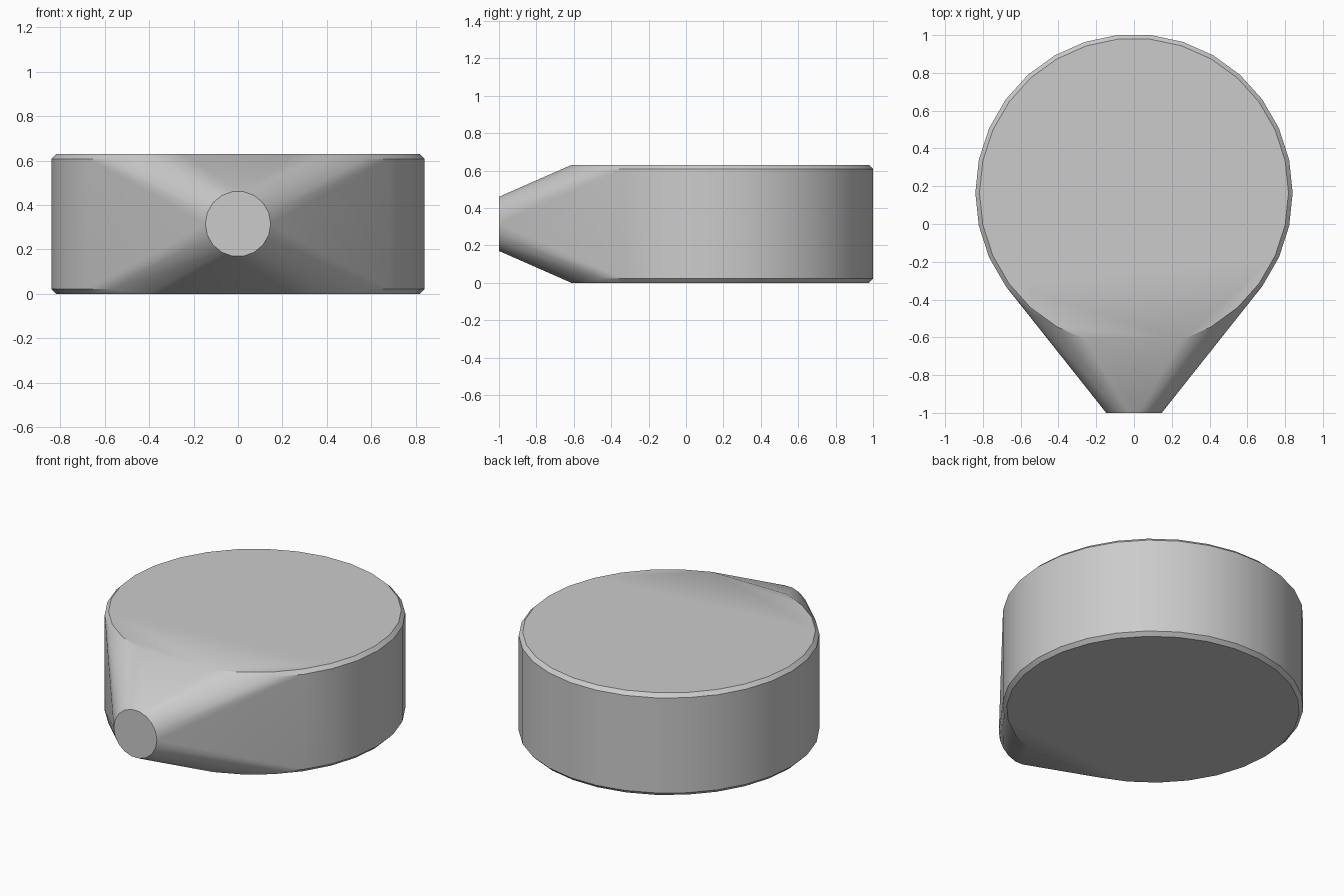
import bpy, bmesh, math

old = bpy.data.objects.get("Cube")
if old:
    bpy.data.objects.remove(old, do_unlink=True)

RADIUS, HEIGHT, BEVEL = 0.84, 0.63, 0.022
CENTRE_Y = 0.165
NOZZLE_R = 0.147


def material(name, rgb):
    mat = bpy.data.materials.new(name)
    mat.use_nodes = True
    mat.diffuse_color = (*rgb, 1)
    mat.node_tree.nodes["Principled BSDF"].inputs["Base Color"].default_value = (*rgb, 1)
    return mat


def circle(radius, sides):
    for i in range(sides):
        a = math.tau * i / sides
        yield radius * math.cos(a), radius * math.sin(a)


bm = bmesh.new()

# Round body: bevelled rings, left open where the spout blends in
for inset, z in ((BEVEL, 0), (0, BEVEL), (0, HEIGHT - BEVEL), (BEVEL, HEIGHT)):
    r = RADIUS - inset
    for x, y in circle(r, 30):
        if y > -0.96 * r:
            bm.verts.new((x, y + CENTRE_Y, z))

# Small round spout end at the front
for x, z in circle(NOZZLE_R, 18):
    bm.verts.new((x, -1, z + HEIGHT / 2))

# Skin both shapes into one tapered solid
result = bmesh.ops.convex_hull(bm, input=bm.verts[:])
loose = [v for v in bm.verts if not v.link_faces]
bmesh.ops.delete(bm, geom=loose, context='VERTS')
bmesh.ops.dissolve_limit(bm, angle_limit=math.radians(0.5),
                         verts=bm.verts[:], edges=bm.edges[:])
bmesh.ops.recalc_face_normals(bm, faces=bm.faces[:])

mesh = bpy.data.meshes.new("tapered_body")
bm.to_mesh(mesh)
bm.free()
body = bpy.data.objects.new("tapered_body", mesh)
bpy.context.collection.objects.link(body)
mesh.materials.append(material("plain_grey", (0.6, 0.6, 0.6)))

# Smooth sides with crisp rims
bpy.ops.object.select_all(action='DESELECT')
body.select_set(True)
bpy.context.view_layer.objects.active = body
bpy.ops.object.shade_smooth_by_angle(angle=math.radians(30))
